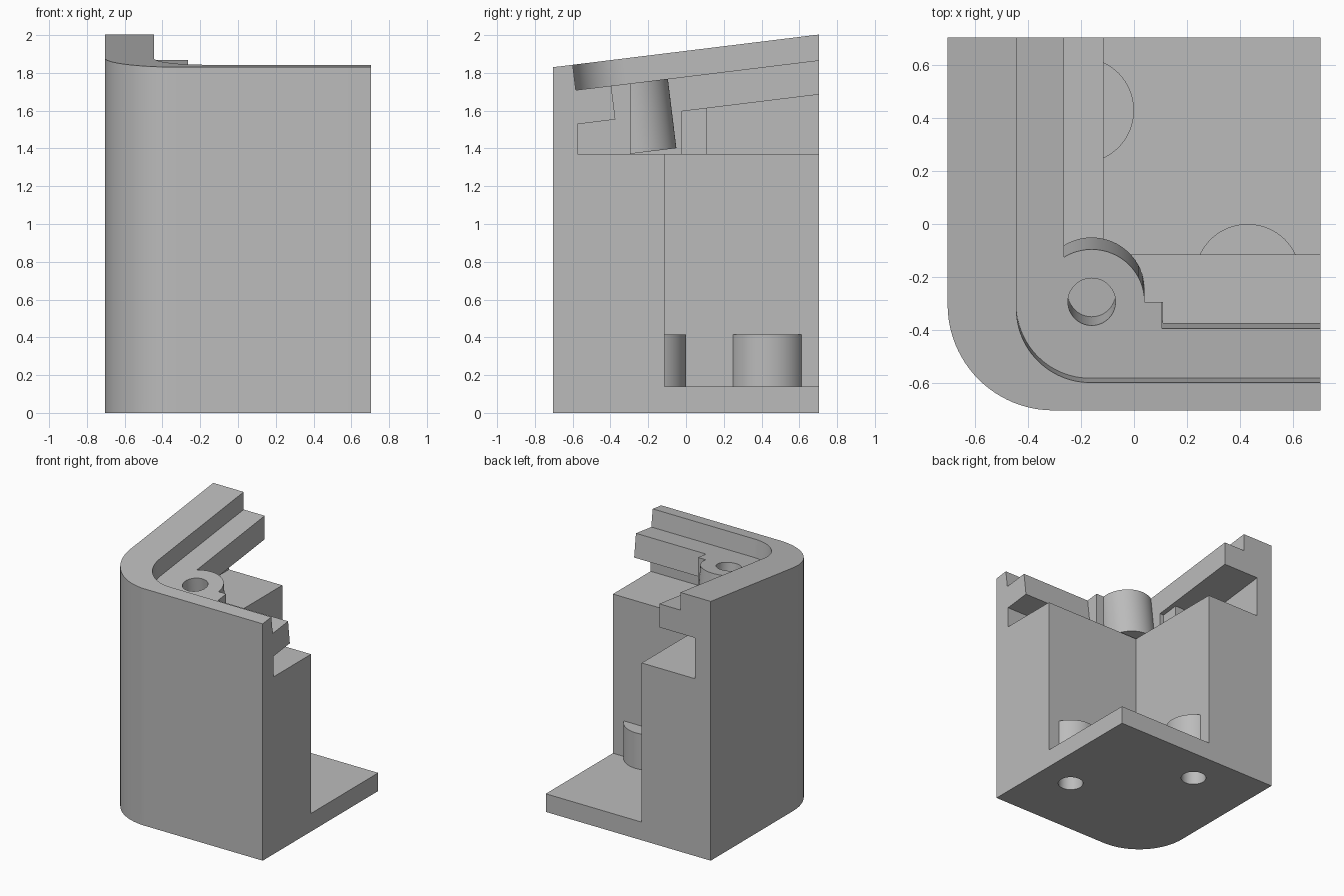
import bpy, bmesh, math
from mathutils import Matrix, Vector

if "Cube" in bpy.data.objects:
    bpy.data.objects.remove(bpy.data.objects["Cube"])

H = 0.705          # half of the square footprint
BIG = 1.2          # overshoot for cutters
SEAT, UNDER = -0.135, -0.315   # seat top and underside, below the sloping rim
SHELF = 1.37       # top of the thick walls
TILT = Matrix.Translation((0, -H, 1.83)) @ Matrix.Rotation(math.radians(7), 4, "X")

grey = bpy.data.materials.new("plain_grey")
grey.use_nodes = True
grey.diffuse_color = (0.5, 0.5, 0.5, 1)
grey.node_tree.nodes["Principled BSDF"].inputs["Base Color"].default_value = (0.5, 0.5, 0.5, 1)


def prism(name, outline, z0, z1, tilted=False, cap=None):
    """Extrude an outline; optionally lean it, or cap it with the sloping plane."""
    bm = bmesh.new()
    face = bm.faces.new([bm.verts.new((x, y, z0)) for x, y in outline])
    top = bmesh.ops.extrude_face_region(bm, geom=[face])["geom"]
    bmesh.ops.translate(bm, vec=(0, 0, z1 - z0),
                        verts=[g for g in top if isinstance(g, bmesh.types.BMVert)])
    if tilted:
        bm.transform(TILT)
    if cap is not None:
        geom = bm.verts[:] + bm.edges[:] + bm.faces[:]
        cut = bmesh.ops.bisect_plane(bm, geom=geom, plane_co=TILT @ Vector((0, 0, cap)),
                                     plane_no=TILT.to_3x3() @ Vector((0, 0, 1)),
                                     clear_outer=True)
        bmesh.ops.contextual_create(bm, geom=[g for g in cut["geom_cut"]
                                              if isinstance(g, bmesh.types.BMEdge)])
    bmesh.ops.recalc_face_normals(bm, faces=bm.faces[:])
    mesh = bpy.data.meshes.new(name)
    bm.to_mesh(mesh)
    bm.free()
    mesh.materials.append(grey)
    obj = bpy.data.objects.new(name, mesh)
    bpy.context.collection.objects.link(obj)
    return obj


def rect(x0, y0, x1=BIG, y1=BIG):
    return [(x0, y0), (x1, y0), (x1, y1), (x0, y1)]


def rounded(x0, y0, x1, y1, r, steps=24):
    """Rectangle with its front, low-x corner rounded."""
    arc = [math.pi + math.pi / 2 * i / steps for i in range(steps + 1)]
    corner = [(x0 + r + r * math.cos(a), y0 + r + r * math.sin(a)) for a in arc]
    return corner + [(x1, y0), (x1, y1), (x0, y1)]


def circle(x, y, r, n=64):
    return [(x + r * math.cos(2 * math.pi * i / n), y + r * math.sin(2 * math.pi * i / n))
            for i in range(n)]


def combine(body, tool, operation):
    tool.hide_render = True
    mod = body.modifiers.new("shape", "BOOLEAN")
    mod.operation, mod.solver, mod.object = operation, "EXACT", tool
    bpy.context.view_layer.objects.active = body
    bpy.ops.object.modifier_apply(modifier=mod.name)
    bpy.data.objects.remove(tool)


# Rounded corner block with a sloping top
body = prism("corner_bracket", rounded(-H, -H, H, H, 0.4), 0, 2.3, cap=0)

cutters = [
    # Inner room above the base plate
    prism("room", rect(-0.115, -0.115), 0.14, 2.5),
    # Leaning recess inside the rim
    prism("recess", rounded(-0.445, 0.106, BIG, 2, 0.28), SEAT, 1, tilted=True),
    # Opening above the shelf
    prism("opening", rect(-0.265, -0.295), SHELF, 2.5),
    prism("front_opening", rect(0.105, 0.295, BIG, 2), UNDER - 0.05, 1, tilted=True),
    # Slots below the seat
    prism("front_slot", rect(0.11, -0.575), SHELF, 2.3, cap=UNDER),
    prism("side_slot", rect(-0.57, 0.11), SHELF, 2.3, cap=UNDER),
    prism("slot_step", rect(-0.3, -0.025), SHELF, 2.3, cap=UNDER),
]
for tool in cutters:
    combine(body, tool, "DIFFERENCE")

# Leaning screw boss in the corner
combine(body, prism("boss", circle(-0.16, 0.397, 0.2), -0.505, SEAT, tilted=True), "UNION")
combine(body, prism("boss_hole", circle(-0.16, 0.397, 0.09), -0.405, 0.3, tilted=True),
        "DIFFERENCE")

# Two foot pillars with screw holes from below
for x, y in ((0.43, -0.2), (-0.2, 0.43)):
    combine(body, prism("pillar", circle(x, y, 0.2), 0.07, 0.415), "UNION")
    combine(body, prism("foot_hole", circle(x, y, 0.09), -0.1, 0.3), "DIFFERENCE")

bpy.ops.object.select_all(action="DESELECT")
body.select_set(True)
bpy.context.view_layer.objects.active = body
bpy.ops.object.shade_smooth_by_angle(angle=math.radians(30))
